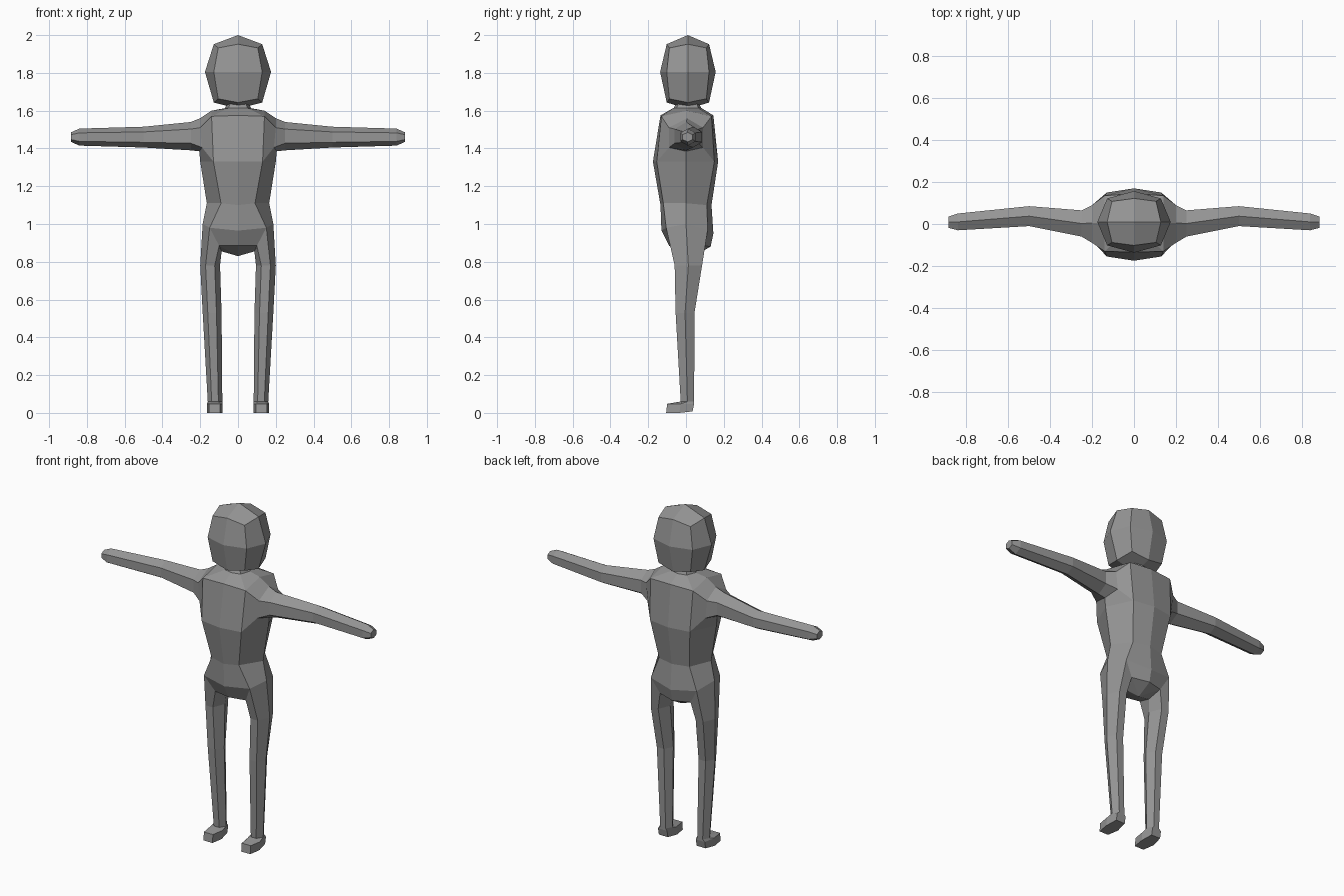
import bpy, bmesh

if "Cube" in bpy.data.objects:
    bpy.data.objects.remove(bpy.data.objects["Cube"])

grey = bpy.data.materials.new("plain grey")
grey.diffuse_color = (0.3, 0.3, 0.3, 1)
grey.use_nodes = True
grey.node_tree.nodes["Principled BSDF"].inputs["Base Color"].default_value = grey.diffuse_color


def finish(name, bm, mirror=True):
    bmesh.ops.remove_doubles(bm, verts=bm.verts, dist=0.0005)
    bmesh.ops.recalc_face_normals(bm, faces=bm.faces)
    me = bpy.data.meshes.new(name)
    bm.to_mesh(me)
    bm.free()
    me.materials.append(grey)
    ob = bpy.data.objects.new(name, me)
    bpy.context.collection.objects.link(ob)
    if mirror:
        ob.modifiers.new("Mirror", "MIRROR").use_clip = True


def loft(bm, rings, closed=True, skip=()):
    """Bridge point rings with quads; skip holds (ring, side) openings."""
    vs = [[bm.verts.new(p) for p in r] for r in rings]
    n = len(rings[0])
    for k in range(len(vs) - 1):
        for i in range(n if closed else n - 1):
            if (k, i) not in skip:
                j = (i + 1) % n
                bm.faces.new((vs[k][i], vs[k][j], vs[k + 1][j], vs[k + 1][i]))
    return vs


# Torso half rings: front centre, front, side, back, back centre
chest_top = [(0, -.135, 1.575), (.14, -.13, 1.57), (.14, .005, 1.6), (.14, .135, 1.57), (0, .145, 1.575)]
chest = [(0, -.175, 1.33), (.13, -.155, 1.33), (.2, 0, 1.33), (.13, .15, 1.33), (0, .17, 1.33)]
waist = [(0, -.135, 1.1), (.09, -.12, 1.11), (.165, 0, 1.11), (.1, .11, 1.1), (0, .135, 1.1)]
hips = [(0, -.13, .965), (.15, -.105, .98), (.187, 0, 1.0), (.15, .115, .97), (0, .145, .95)]
seat = [(0, -.09, .885), (.1, -.07, .885), (.087, .02, .855), (.1, .1, .885), (0, .13, .88)]
neck_top = [(0, -.04, 1.66), (.035, -.03, 1.66), (.045, .01, 1.66), (.035, .05, 1.66), (0, .06, 1.66)]
neck = [(0, -.065, 1.615), (.05, -.05, 1.613), (.07, .01, 1.613), (.05, .065, 1.613), (0, .08, 1.615)]

bm = bmesh.new()
vs = loft(bm, [neck_top, neck, chest_top, chest, waist, hips, seat], False,
          skip={(2, 1), (2, 2), (5, 1), (5, 2)})
crotch = bm.verts.new((0, .04, .83))
for a, b in zip(vs[-1], vs[-1][1:]):
    bm.faces.new((a, b, crotch))
finish("torso", bm)

# Arms: six-sided sections growing out of the chest opening
# x, front y, back y, bottom z, top z
ARM = [(.25, -.06, .065, 1.39, 1.54), (.5, -.01, .085, 1.405, 1.515),
       (.84, -.03, .05, 1.415, 1.505), (.885, -.018, .035, 1.435, 1.485)]
rings = [[chest_top[2], chest_top[1], chest[1], chest[2], chest[3], chest_top[3]],
         [(.2, .005, 1.56), (.2, -.09, 1.51), (.19, -.09, 1.405), (.205, 0, 1.385),
          (.19, .09, 1.405), (.2, .09, 1.51)]]
for x, f, b, lo, hi in ARM:
    m, up, dn = (f + b) / 2, lo + (hi - lo) * .75, lo + (hi - lo) * .25
    rings.append([(x, m, hi), (x, f, up), (x, f, dn), (x, m, lo), (x, b, dn), (x, b, up)])
bm = bmesh.new()
bm.faces.new(loft(bm, rings)[-1])
finish("arms", bm)

# Legs and feet: six-sided sections growing out of the hip opening
# z, inner x, outer x, front y, back y, corner inset
LEG = [(.78, .095, .2, -.06, .085, .27), (.53, .087, .187, -.055, .045, .27),
       (.06, .083, .16, -.028, .043, .27), (.048, .083, .165, -.1, .043, .14),
       (.004, .083, .165, -.105, .035, .14)]
rings = [[hips[2], hips[1], seat[1], seat[2], seat[3], hips[3]]]
for z, xi, xo, f, b, inset in LEG:
    m, d = (f + b) / 2, (xo - xi) * inset
    rings.append([(xo, m, z), (xo - d, f, z), (xi + d, f, z),
                  (xi, m, z), (xi + d, b, z), (xo - d, b, z)])
rings[-1] = [(x, y, 0 if y < 0 else .008) for x, y, z in rings[-1]]
bm = bmesh.new()
bm.faces.new(loft(bm, rings)[-1])
finish("legs", bm)

# Head: a cube split once per side and rounded into an egg
bm = bmesh.new()
bmesh.ops.create_cube(bm, size=2)
bmesh.ops.subdivide_edges(bm, edges=bm.edges, cuts=1, use_grid_fill=True)
SIZE = {1: (.175, .147, .195), 2: (.128, .112, .147), 3: (.105, .098, .127)}
for v in bm.verts:
    sx, sy, sz = (round(c) for c in v.co)
    a, b, c = SIZE[abs(sx) + abs(sy) + abs(sz)]
    v.co = (sx * a, .01 + sy * b, 1.805 + sz * c - (.015 if sz < 0 and c < .19 else 0))
finish("head", bm, False)
